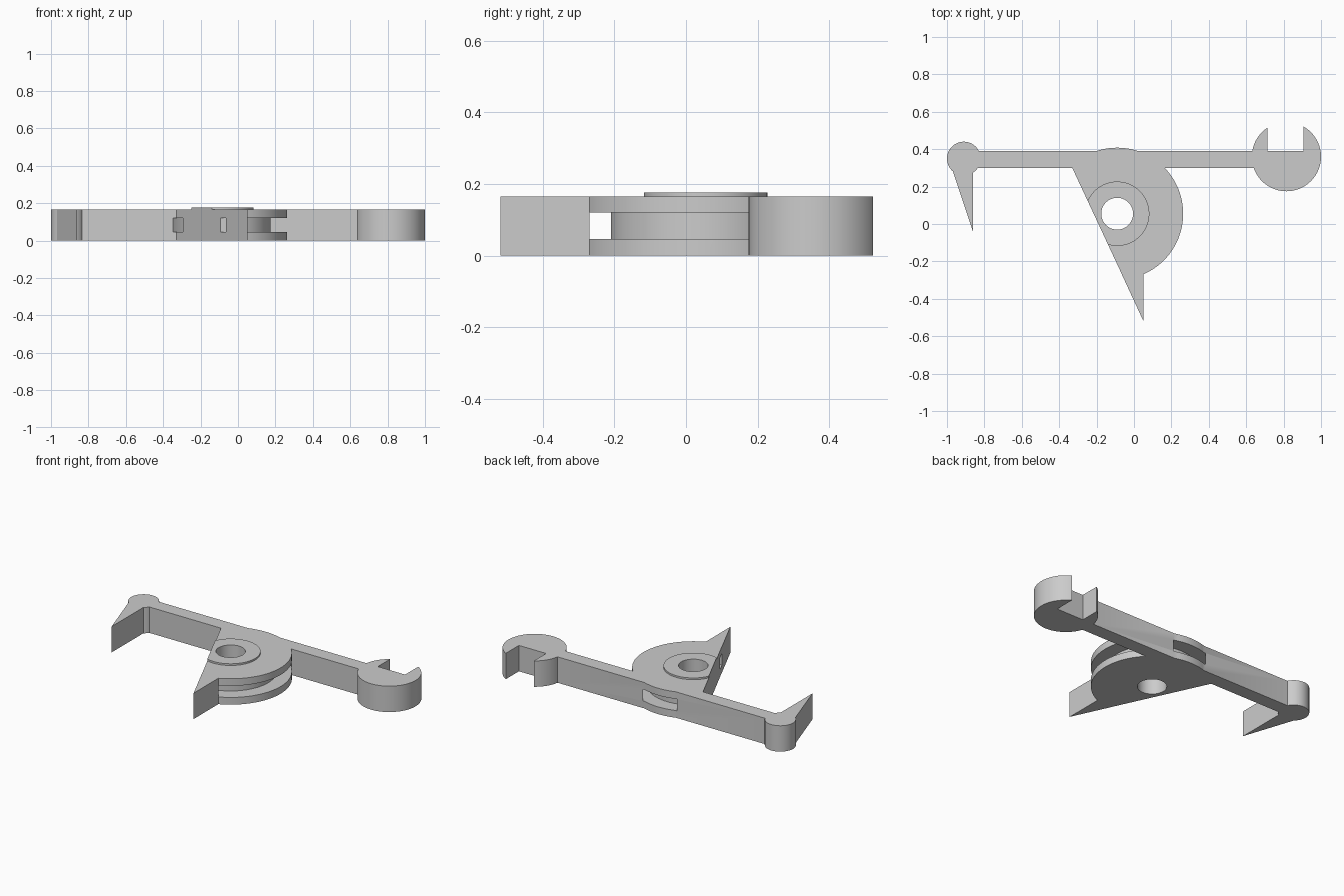
import bpy
import bmesh
import math

HEIGHT = 0.165
HUB = (-0.09, 0.055)
SLOT_LOW, SLOT_HIGH = 0.046, 0.12

cube = bpy.data.objects.get("Cube")
if cube:
    bpy.data.objects.remove(cube, do_unlink=True)

grey = bpy.data.materials.new("plain grey")
grey.use_nodes = True
COLOUR = (0.6, 0.6, 0.6, 1)
grey.diffuse_color = COLOUR
grey.node_tree.nodes["Principled BSDF"].inputs["Base Color"].default_value = COLOUR


def slab(name, outline, low=0.0, high=HEIGHT):
    """Extrude a closed outline between two heights."""
    bm = bmesh.new()
    face = bm.faces.new([bm.verts.new((x, y, low)) for x, y in outline])
    grown = bmesh.ops.extrude_face_region(bm, geom=[face])["geom"]
    for v in grown:
        if isinstance(v, bmesh.types.BMVert):
            v.co.z = high
    bmesh.ops.recalc_face_normals(bm, faces=bm.faces)
    mesh = bpy.data.meshes.new(name)
    bm.to_mesh(mesh)
    bm.free()
    mesh.materials.append(grey)
    obj = bpy.data.objects.new(name, mesh)
    bpy.context.collection.objects.link(obj)
    return obj


def disc(name, centre, radius, low=0.0, high=HEIGHT, sides=96):
    steps = [2 * math.pi * i / sides for i in range(sides)]
    return slab(name, [(centre[0] + radius * math.cos(a),
                        centre[1] + radius * math.sin(a)) for a in steps], low, high)


def box(name, x0, x1, y0, y1, low=0.0, high=HEIGHT):
    return slab(name, [(x0, y0), (x1, y0), (x1, y1), (x0, y1)], low, high)


def combine(target, tool, operation):
    """Apply a boolean and discard the tool."""
    mod = target.modifiers.new("combine", 'BOOLEAN')
    mod.operation = operation
    mod.solver = 'EXACT'
    mod.object = tool
    bpy.context.view_layer.objects.active = target
    bpy.ops.object.modifier_apply(modifier=mod.name)
    bpy.data.objects.remove(tool, do_unlink=True)


# Hub disc with its raised collar, trimmed along the slanted edge
body = disc("lever_body", HUB, 0.353)
combine(body, disc("collar", HUB, 0.172, 0.1, 0.176), 'UNION')
slant = [(-0.33, 0.30), (0.05, -0.515), (-0.6, -0.515), (-0.6, 0.30)]
combine(body, slab("slant_cutter", slant, -0.1, 0.3), 'DIFFERENCE')

# Long bar across the back of the hub
combine(body, box("bar", -0.92, 0.70, 0.30, 0.39), 'UNION')

# Groove around the hub, running through the bar
groove = disc("groove_cutter", HUB, 0.356, SLOT_LOW, SLOT_HIGH)
combine(groove, disc("groove_core", HUB, 0.265, -0.1, 0.3), 'DIFFERENCE')
combine(body, groove, 'DIFFERENCE')

# Solid spike at the front and the shaft hole
combine(body, slab("spike", [(0.05, -0.518), (0.05, -0.269), (-0.064, -0.272)]), 'UNION')
combine(body, disc("hole_cutter", HUB, 0.085, -0.1, 0.3), 'DIFFERENCE')

# Knob and pointed hook at the right end
combine(body, disc("knob", (-0.91, 0.35), 0.09), 'UNION')
hook = [(-0.968, 0.28), (-0.86, -0.045), (-0.86, 0.32), (-0.93, 0.34)]
combine(body, slab("hook", hook), 'UNION')

# Open-jawed round end at the left
combine(body, disc("jaw", (0.815, 0.36), 0.185), 'UNION')
combine(body, box("jaw_cutter", 0.713, 0.905, 0.39, 0.7, -0.1, 0.3), 'DIFFERENCE')

bpy.ops.object.select_all(action='DESELECT')
body.select_set(True)
bpy.context.view_layer.objects.active = body
bpy.ops.object.shade_smooth_by_angle(angle=math.radians(25))
